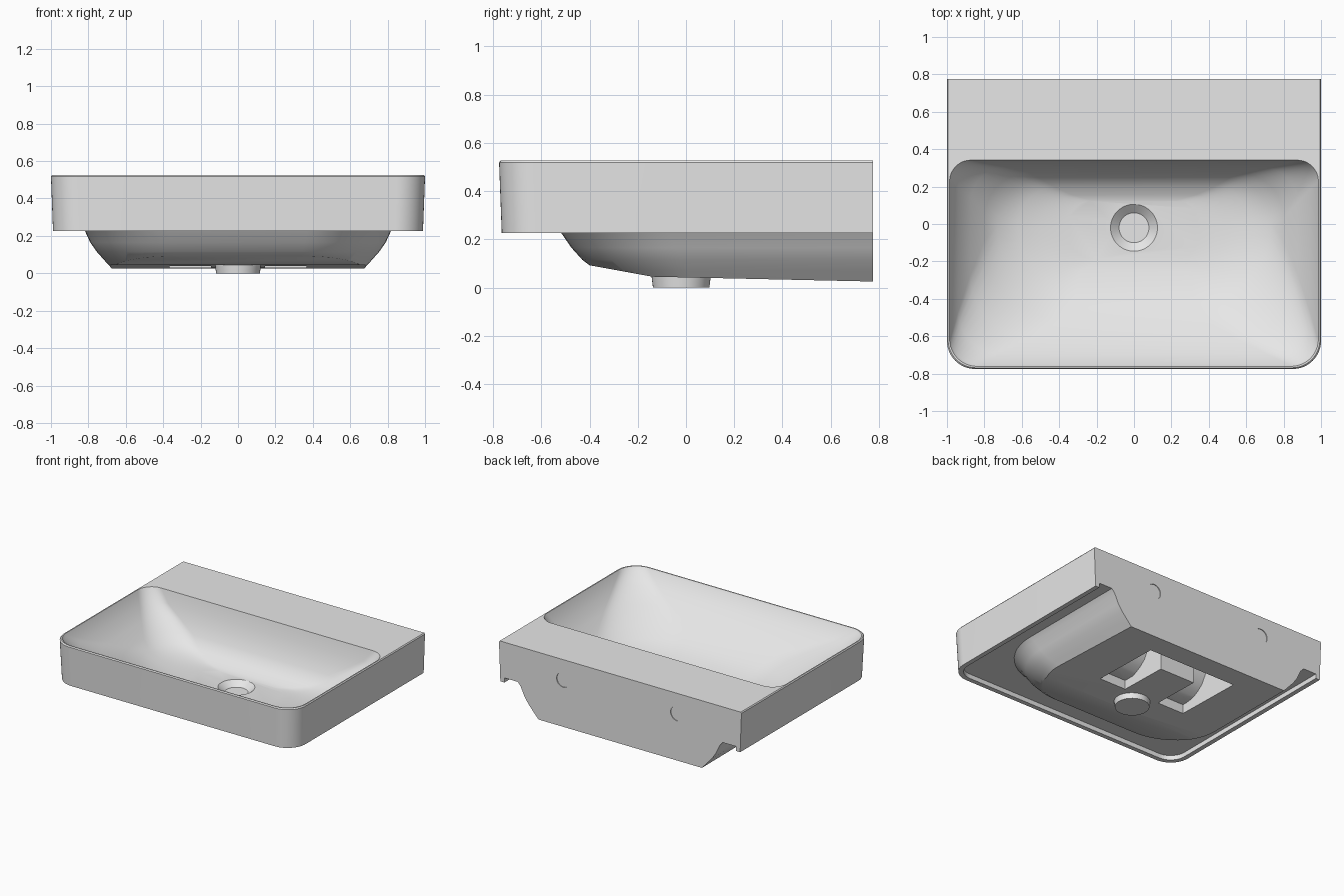
import bpy, bmesh, math

if "Cube" in bpy.data.objects:
    bpy.data.objects.remove(bpy.data.objects["Cube"])

BACK = 0.775
DRAIN_Y = -0.02

ceramic = bpy.data.materials.new("glazed_ceramic")
ceramic.use_nodes = True
ceramic.diffuse_color = (0.8, 0.8, 0.8, 1)
ceramic.node_tree.nodes["Principled BSDF"].inputs["Base Color"].default_value = (0.8, 0.8, 0.8, 1)


def outline(hx, front, back, r_front, r_back, z, steps=12):
    """Rounded rectangle; a zero radius gives a sharp corner."""
    pts = []
    corners = [(1, 1, r_back, 0), (-1, 1, r_back, 90), (-1, -1, r_front, 180), (1, -1, r_front, 270)]
    for sx, sy, r, start in corners:
        cx = sx * (hx - r)
        cy = back - r if sy > 0 else front + r
        for i in range(steps + 1 if r else 1):
            a = math.radians(start + 90 * i / steps)
            pts.append((cx + r * math.cos(a), cy + r * math.sin(a), z))
    return pts


def loft(name, loops):
    """Closed solid through a stack of matching outlines."""
    bm = bmesh.new()
    rings = [[bm.verts.new(p) for p in loop] for loop in loops]
    for a, b in zip(rings, rings[1:]):
        for i in range(len(a)):
            j = (i + 1) % len(a)
            bm.faces.new((a[i], a[j], b[j], b[i]))
    bm.faces.new(rings[0])
    bm.faces.new(rings[-1])
    bmesh.ops.recalc_face_normals(bm, faces=bm.faces)
    mesh = bpy.data.meshes.new(name)
    bm.to_mesh(mesh)
    bm.free()
    mesh.materials.append(ceramic)
    ob = bpy.data.objects.new(name, mesh)
    bpy.context.collection.objects.link(ob)
    return ob


def box(name, hx, y0, y1, z0, z1):
    return loft(name, [outline(hx, y0, y1, 0, 0, z) for z in (z0, z1)])


def cone(name, r_low, r_high, depth, location, tilt=0):
    bpy.ops.mesh.primitive_cone_add(vertices=48, radius1=r_low, radius2=r_high, depth=depth,
                                    location=location, rotation=(tilt, 0, 0))
    ob = bpy.context.object
    ob.name = name
    ob.data.materials.append(ceramic)
    return ob


def activate(ob):
    bpy.ops.object.select_all(action='DESELECT')
    ob.select_set(True)
    bpy.context.view_layer.objects.active = ob


def combine(target, tool, operation):
    """Apply a boolean and remove the tool."""
    activate(target)
    mod = target.modifiers.new("combine", 'BOOLEAN')
    mod.operation, mod.solver, mod.object = operation, 'EXACT', tool
    bpy.ops.object.modifier_apply(modifier=mod.name)
    bpy.data.objects.remove(tool)


# Outer block: slight taper, eased rim edge, square rear corners
basin = loft("basin", [outline(1 - inset, -BACK + inset, 0.9, 0.15, 0, z) for inset, z in
                       [(0.011, 0.226), (0, 0.518), (0.006, 0.526)]])

# Recess behind the lip on the underside
combine(basin, loft("recess", [outline(0.955, -0.73, 1.1, 0.12, 0, z) for z in (0.1, 0.26)]), 'DIFFERENCE')

# Belly below the block
foot = loft("foot", [outline(hx, front, 0.9, r, 0, z) for hx, front, r, z in [
    (0.85, -0.54, 0.45, 0.30), (0.845, -0.54, 0.45, 0.26), (0.82, -0.52, 0.45, 0.23),
    (0.79, -0.475, 0.43, 0.165), (0.755, -0.43, 0.41, 0.115), (0.715, -0.37, 0.38, 0.07),
    (0.665, -0.3, 0.35, 0.015)]])

# Bent sloping underside of the belly
slope = [(-0.8, 0.165), (-0.36, 0.085), (-0.14, 0.045), (1, 0.02), (1, -0.2), (-0.8, -0.2)]
combine(foot, loft("slope", [[(x, y, z) for y, z in slope] for x in (-1.2, 1.2)]), 'DIFFERENCE')
combine(basin, foot, 'UNION')

# Bowl: half width, front, back, front radius, back radius, height
bowl_levels = [
    (0.99, -0.766, 0.343, 0.145, 0.11, 0.535), (0.978, -0.752, 0.338, 0.15, 0.12, 0.508),
    (0.94, -0.695, 0.323, 0.23, 0.14, 0.435), (0.875, -0.61, 0.303, 0.34, 0.19, 0.36),
    (0.80, -0.51, 0.273, 0.42, 0.24, 0.285), (0.73, -0.42, 0.24, 0.41, 0.23, 0.23),
    (0.62, -0.33, 0.195, 0.31, 0.20, 0.193), (0.50, -0.25, 0.155, 0.22, 0.17, 0.172),
    (0.36, -0.19, 0.125, 0.16, 0.14, 0.158)]


def bowl(name, grow=0, drop=0):
    return loft(name, [outline(hx + grow, f - grow, b + grow, rf, rb, z - drop)
                       for hx, f, b, rf, rb, z in bowl_levels])


combine(basin, bowl("bowl"), 'DIFFERENCE')

# U-shaped pocket in the underside, roofed by the bowl shell
pocket = box("pocket", 0.365, 0.08, 0.61, -0.1, 0.4)
combine(pocket, box("divider", 0.145, -0.1, 0.455, -0.3, 0.6), 'DIFFERENCE')
combine(pocket, bowl("bowl_shell", 0.04, 0.05), 'DIFFERENCE')
combine(basin, pocket, 'DIFFERENCE')

# Drain outlet and countersunk seat
combine(basin, cone("outlet", 0.117, 0.127, 0.08, (0, DRAIN_Y, 0.04)), 'UNION')
combine(basin, cone("drain_seat", 0.08, 0.135, 0.046, (0, DRAIN_Y, 0.143)), 'DIFFERENCE')

# Flat wall side with two shallow fixing recesses
combine(basin, box("wall_trim", 2, BACK, 2, -1, 2), 'DIFFERENCE')
for x in (-0.47, 0.47):
    combine(basin, cone("fixing_recess", 0.055, 0.055, 0.01, (x, BACK, 0.375), math.pi / 2), 'DIFFERENCE')

activate(basin)
bpy.ops.object.shade_smooth_by_angle(angle=math.radians(30))
